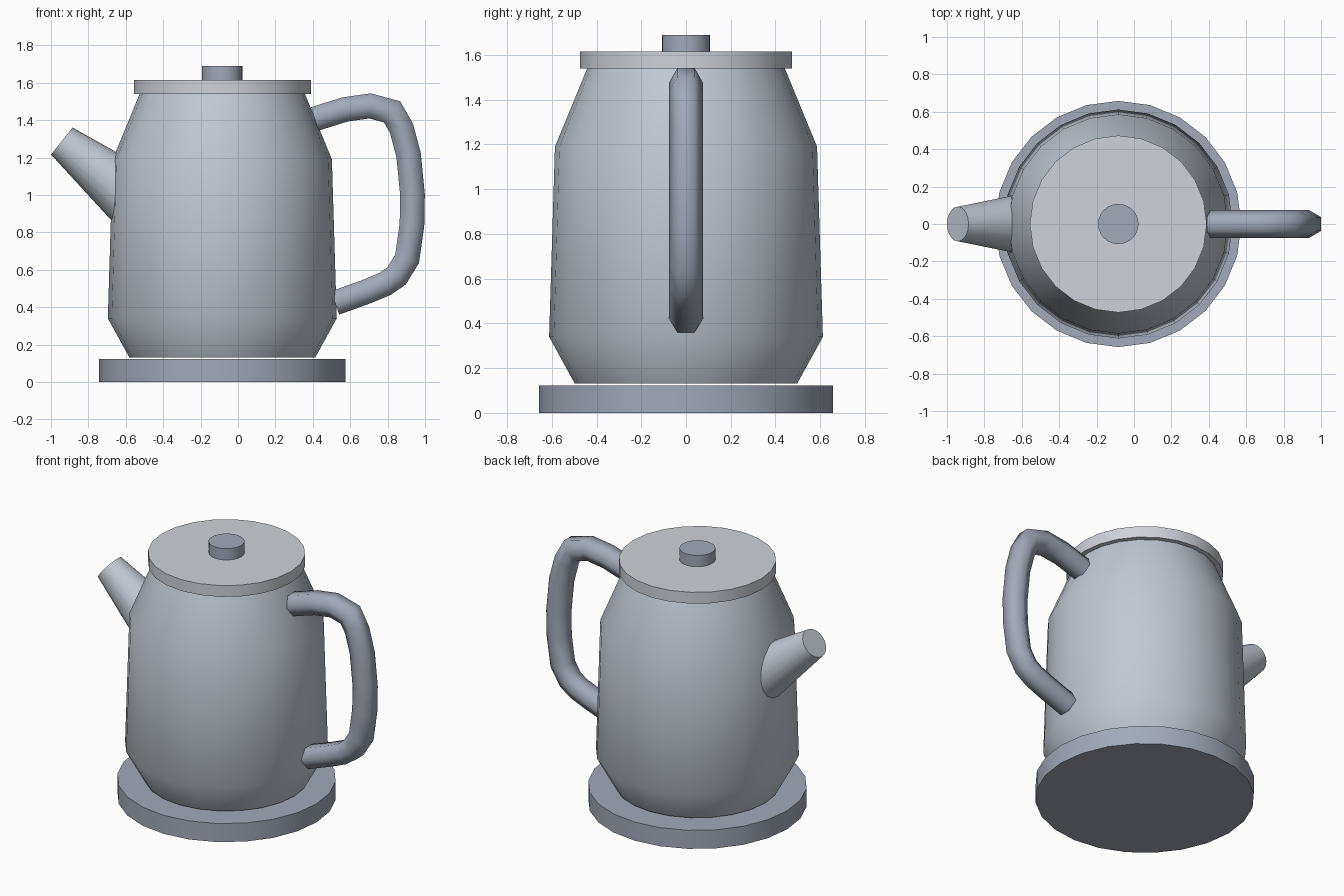
import bpy, bmesh, math
from mathutils import Vector

if "Cube" in bpy.data.objects:
    bpy.data.objects.remove(bpy.data.objects["Cube"])

CX = -0.084  # axis of the round parts


def material(name, rgb):
    m = bpy.data.materials.new(name)
    m.diffuse_color = (*rgb, 1)
    m.use_nodes = True
    m.node_tree.nodes["Principled BSDF"].inputs["Base Color"].default_value = m.diffuse_color
    return m


DARK = material("dark_trim", (0.36, 0.40, 0.48))
BODY = material("body_steel", (0.53, 0.58, 0.65))
LID = material("lid_steel", (0.62, 0.65, 0.70))


def sweep(name, rings, mat, angle=40):
    """Skin a list of vertex rings, capping both ends."""
    bm = bmesh.new()
    loops = [[bm.verts.new(p) for p in ring] for ring in rings]
    n = len(loops[0])
    for a, b in zip(loops, loops[1:]):
        for i in range(n):
            j = (i + 1) % n
            bm.faces.new((a[i], a[j], b[j], b[i]))
    bm.faces.new(loops[0][::-1])
    bm.faces.new(loops[-1])
    bmesh.ops.recalc_face_normals(bm, faces=bm.faces)
    me = bpy.data.meshes.new(name)
    bm.to_mesh(me)
    bm.free()
    ob = bpy.data.objects.new(name, me)
    bpy.context.collection.objects.link(ob)
    me.materials.append(mat)
    bpy.ops.object.select_all(action='DESELECT')
    ob.select_set(True)
    bpy.context.view_layer.objects.active = ob
    bpy.ops.object.shade_smooth_by_angle(angle=math.radians(angle))
    return ob


def ring(centre, normal, r, n, stretch=1.0):
    """Circle whose plane contains the y axis; stretch widens it in the xz plane."""
    y = Vector((0, 1, 0))
    side = y.cross(normal).normalized() * stretch
    return [Vector(centre) + r * (math.cos(t) * y + math.sin(t) * side)
            for t in (2 * math.pi * i / n for i in range(n))]


def turned(name, profile, mat, n=24):
    up = Vector((0, 0, 1))
    return sweep(name, [ring((CX, 0, z), up, r, n) for r, z in profile], mat)


# Round parts stacked on the axis
turned("power_base", [(0.658, 0), (0.658, 0.123)], DARK)
turned("kettle_body", [(0.497, 0.131), (0.612, 0.34), (0.586, 1.19), (0.442, 1.54)], BODY)
turned("lid", [(0.473, 1.54), (0.473, 1.615)], LID)
turned("lid_knob", [(0.108, 1.615), (0.108, 1.69)], DARK)

# Tapered spout running into the body wall
tip = Vector((-0.942, 0, 1.288))
axis = Vector((0.784, 0, -0.622)).normalized()
sweep("spout", [ring(tip, axis, 0.0925, 20), ring(tip + axis * 0.55, axis, 0.18, 20)], BODY)

# Six-sided handle tube, mitred along its path
path = [Vector((x, 0, z)) for x, z in (
    (0.41, 1.406), (0.572, 1.457), (0.706, 1.476), (0.824, 1.444), (0.874, 1.356),
    (0.912, 1.214), (0.933, 1.0), (0.930, 0.84), (0.904, 0.658), (0.848, 0.567),
    (0.786, 0.524), (0.69, 0.484), (0.519, 0.422))]
rings = []
for i, p in enumerate(path):
    before = (p - path[max(i - 1, 0)]).normalized()
    after = (path[min(i + 1, len(path) - 1)] - p).normalized()
    tangent = (before + after).normalized()
    rings.append(ring(p, tangent, 0.076, 6, 1 / max(tangent.dot(after), tangent.dot(before))))
sweep("handle", rings, DARK, 65)
